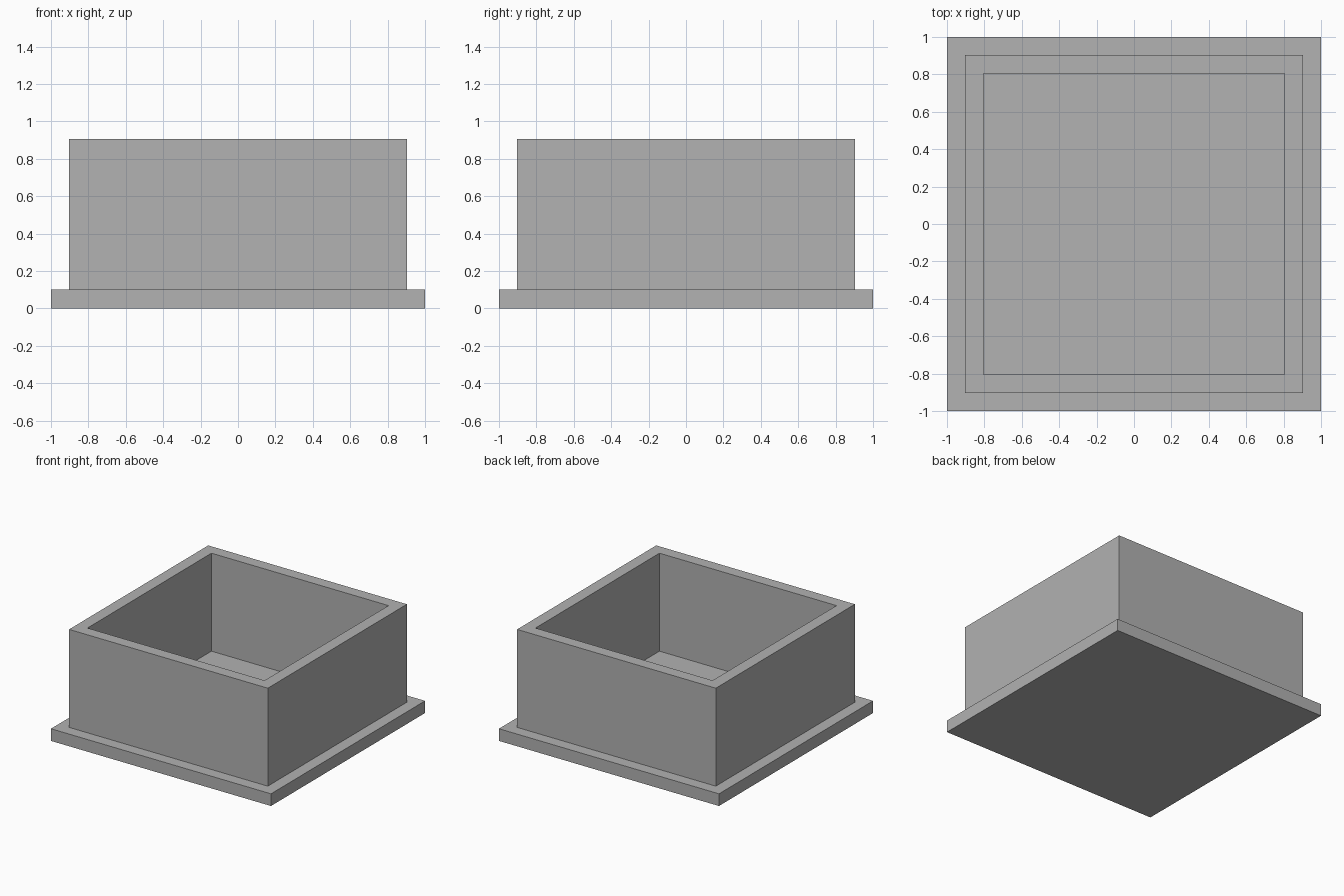
import bpy
import bmesh

cube = bpy.data.objects.get("Cube")
if cube:
    bpy.data.objects.remove(cube, do_unlink=True)

BASE_TOP = 0.1
RIM_TOP = 0.905

# Single flat grey
GREY = (0.445, 0.445, 0.445, 1.0)
grey = bpy.data.materials.new("plain_grey")
grey.use_nodes = True
grey.diffuse_color = GREY
grey.node_tree.nodes["Principled BSDF"].inputs["Base Color"].default_value = GREY


def add_object(name, bm):
    bmesh.ops.recalc_face_normals(bm, faces=bm.faces[:])
    mesh = bpy.data.meshes.new(name)
    bm.to_mesh(mesh)
    bm.free()
    mesh.materials.append(grey)
    obj = bpy.data.objects.new(name, mesh)
    bpy.context.collection.objects.link(obj)
    return obj


def square(bm, half, z):
    """Four corner vertices of a centred square."""
    corners = ((-1, -1), (1, -1), (1, 1), (-1, 1))
    return [bm.verts.new((x * half, y * half, z)) for x, y in corners]


def bridge(bm, a, b):
    """Side faces between two squares."""
    for i in range(4):
        j = (i + 1) % 4
        bm.faces.new((a[i], a[j], b[j], b[i]))


# Base plate
bm = bmesh.new()
bottom, top = square(bm, 1.0, 0), square(bm, 1.0, BASE_TOP)
bridge(bm, bottom, top)
bm.faces.new(bottom)
bm.faces.new(top)
add_object("base_plate", bm)

# Open square wall, resting on the plate
bm = bmesh.new()
loops = [square(bm, half, z) for half, z in (
    (0.903, BASE_TOP), (0.903, RIM_TOP), (0.805, RIM_TOP), (0.805, BASE_TOP))]
for i in range(4):
    bridge(bm, loops[i], loops[(i + 1) % 4])
add_object("box_wall", bm)
